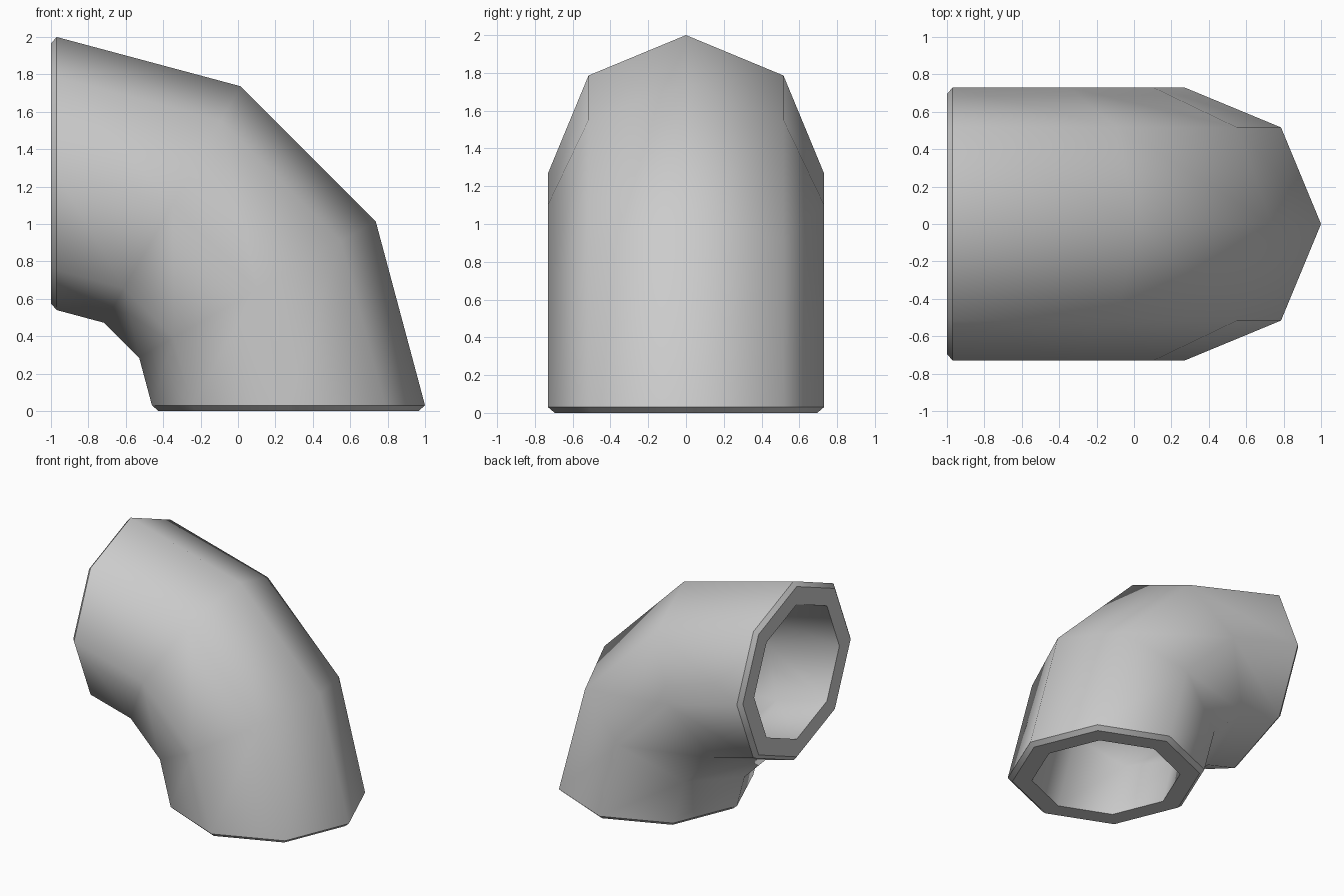
import bpy, bmesh
from math import cos, sin, pi
from mathutils import Vector

cube = bpy.data.objects.get("Cube")
if cube:
    bpy.data.objects.remove(cube)

SIDES = 8
BEND = 1.24            # bend radius of the pipe centre line
OUTER, LIP, BORE = 0.73, 0.695, 0.55
PIVOT = Vector((-0.97, 0, 0.03))
EDGE = 0.03            # depth of the bevel at both mouths

grey = bpy.data.materials.new("light grey")
grey.use_nodes = True
colour = (0.6, 0.6, 0.6, 1)
grey.diffuse_color = colour
grey.node_tree.nodes["Principled BSDF"].inputs["Base Color"].default_value = colour

bm = bmesh.new()


def ring(angle, radius, push=0.0):
    """Octagon across the pipe at a bend angle, pushed along the pipe."""
    out = Vector((cos(angle), 0, sin(angle)))
    along = Vector((-sin(angle), 0, cos(angle)))
    centre = PIVOT + out * BEND + along * push
    verts = []
    for i in range(SIDES):
        a = 2 * pi * i / SIDES
        verts.append(bm.verts.new(centre + out * radius * cos(a) + Vector((0, radius * sin(a), 0))))
    return verts


# Closed loop of rings: outside of the bend, far mouth, bore, near mouth
bends = [i * pi / 6 for i in range(4)]
rings = [ring(a, OUTER) for a in bends]
rings += [ring(bends[-1], LIP, EDGE), ring(bends[-1], BORE, EDGE)]
rings += [ring(a, BORE) for a in reversed(bends[1:-1])]
rings += [ring(0, BORE, -EDGE), ring(0, LIP, -EDGE)]

# Skin neighbouring rings
for k, low in enumerate(rings):
    high = rings[(k + 1) % len(rings)]
    for i in range(SIDES):
        j = (i + 1) % SIDES
        bm.faces.new((low[i], low[j], high[j], high[i])).smooth = True
bmesh.ops.recalc_face_normals(bm, faces=bm.faces)

# Crisp edges around both mouths, soft shading everywhere else
for k in (0, 3, 4, 5, 8, 9):
    for i in range(SIDES):
        bm.edges.get((rings[k][i], rings[k][(i + 1) % SIDES])).smooth = False

mesh = bpy.data.meshes.new("pipe_elbow")
bm.to_mesh(mesh)
bm.free()
mesh.materials.append(grey)
bpy.context.collection.objects.link(bpy.data.objects.new("pipe_elbow", mesh))
